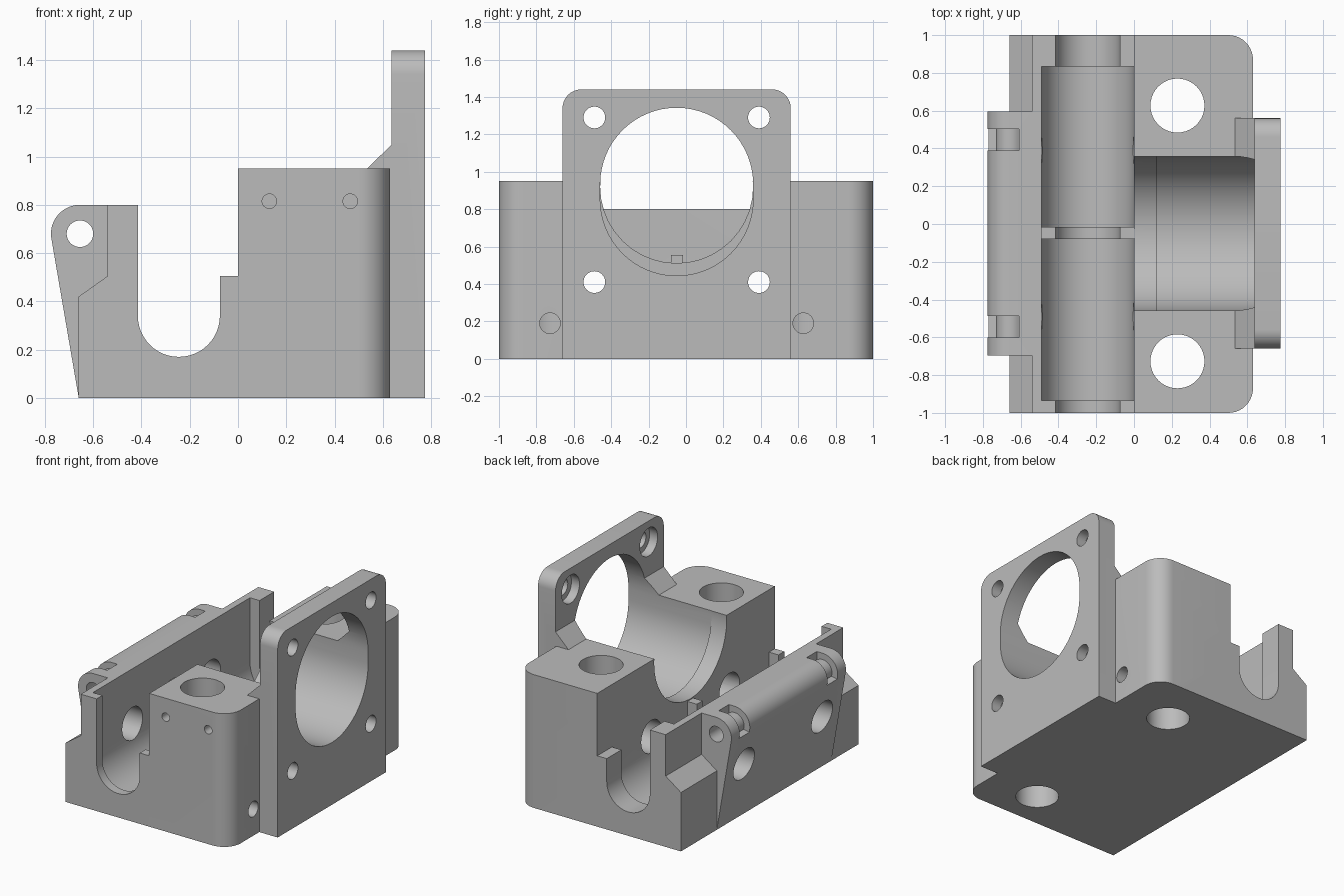
import bpy, bmesh
from math import cos, sin, radians

if "Cube" in bpy.data.objects:
    bpy.data.objects.remove(bpy.data.objects["Cube"])

grey = bpy.data.materials.new("plain_grey")
grey.use_nodes = True
grey.diffuse_color = (0.5, 0.5, 0.5, 1)
grey.node_tree.nodes["Principled BSDF"].inputs["Base Color"].default_value = (0.5, 0.5, 0.5, 1)


def arc(cx, cy, r, start, end, steps=24):
    """Points along an arc, angles in degrees."""
    angles = [radians(start + (end - start) * i / steps) for i in range(steps + 1)]
    return [(cx + r * cos(a), cy + r * sin(a)) for a in angles]


def prism(name, points, axis, lo, hi):
    """Extrude a 2D outline along an axis."""
    place = {"X": lambda u, v, t: (t, u, v),
             "Y": lambda u, v, t: (u, t, v),
             "Z": lambda u, v, t: (u, v, t)}[axis]
    bm = bmesh.new()
    ends = [[bm.verts.new(place(u, v, t)) for u, v in points] for t in (lo, hi)]
    bm.faces.new(ends[0])
    bm.faces.new(ends[1])
    n = len(points)
    for i in range(n):
        j = (i + 1) % n
        bm.faces.new((ends[0][i], ends[0][j], ends[1][j], ends[1][i]))
    bmesh.ops.recalc_face_normals(bm, faces=bm.faces)
    mesh = bpy.data.meshes.new(name)
    bm.to_mesh(mesh)
    bm.free()
    mesh.materials.append(grey)
    obj = bpy.data.objects.new(name, mesh)
    bpy.context.collection.objects.link(obj)
    return obj


def rect(u0, v0, u1, v1):
    return [(u0, v0), (u1, v0), (u1, v1), (u0, v1)]


def rod(name, u, v, r, axis, lo, hi):
    return prism(name, arc(u, v, r, 0, 360, 40)[:-1], axis, lo, hi)


def combine(target, tool, operation):
    """Apply a boolean and discard the tool."""
    mod = target.modifiers.new("boolean", "BOOLEAN")
    mod.operation, mod.solver, mod.object = operation, "EXACT", tool
    bpy.context.view_layer.objects.active = target
    bpy.ops.object.modifier_apply(modifier=mod.name)
    bpy.data.objects.remove(tool)


MID = -0.05            # y of the motor axis
ROD_X, ROD_Z = -0.245, 0.34
HINGE_X, HINGE_Z = -0.655, 0.68

# Main block with the rod channel in its profile
body = prism("carriage_body",
             [(-0.66, 0), (0.63, 0), (0.63, 0.95), (0, 0.95), (0, 0.505), (-0.075, 0.505)]
             + arc(ROD_X, ROD_Z, 0.17, 0, -180)
             + [(-0.415, 0.8), (-0.54, 0.8), (-0.54, 0.505), (-0.66, 0.42)],
             "Y", -1, 1)

# Rounded corners on the motor side
plan = ([(-0.9, -1), (0.5, -1)] + arc(0.5, -0.87, 0.13, -90, 0, 10)
        + arc(0.5, 0.87, 0.13, 0, 90, 10) + [(-0.9, 1)])
combine(body, prism("plan_outline", plan, "Z", -0.1, 1.2), "INTERSECT")

# Hinge barrel on the opposite side
hinge = ([(-0.51, 0), (-0.51, 0.8)] + arc(HINGE_X, HINGE_Z, 0.12, 90, 187, 16)
         + [(-0.66, 0)])
combine(body, prism("hinge_barrel", hinge, "Y", -0.695, 0.595), "UNION")

# Motor plate with rounded top corners, and its sloped brace
plate = ([(-0.66, 0), (0.56, 0)] + arc(0.46, 1.34, 0.1, 0, 90, 10)
         + arc(-0.56, 1.34, 0.1, 90, 180, 10))
combine(body, prism("motor_plate", plate, "X", 0.637, 0.775), "UNION")
brace = [(0.535, 0), (0.7, 0), (0.7, 1.05), (0.637, 1.05), (0.535, 0.95)]
combine(body, prism("plate_brace", brace, "Y", -0.66, 0.56), "UNION")

# Bearing pockets
pocket = [(0, 1.1)] + arc(ROD_X, ROD_Z, 0.245, 0, -180) + [(-0.49, 1.1)]
cutters = [prism("bearing_pocket", pocket, "Y", lo, hi)
           for lo, hi in ((-0.935, -0.08), (-0.015, 0.835))]
cutters.append(prism("rib_trim", rect(-0.49, -0.08, -0.4, -0.015), "Z", 0.555, 1))

# Motor bore: a round mouth and a taller slot through the plate
cutters.append(rod("bore_mouth", MID, 0.92, 0.409, "X", -0.02, 0.2))
slot = arc(MID, 0.933, 0.409, 0, 180, 32) + arc(MID, 0.853, 0.409, 180, 360, 32)
cutters.append(prism("bore_slot", slot, "X", 0.12, 0.9))

# Mirrored holes
for side in (-1, 1):
    y = MID + 0.44 * side
    cutters.append(rod("tool_hole", y, 0.41, 0.115, "X", -0.9, 0.7))
    cutters.append(rod("screw_hole", y, 0.41, 0.058, "X", 0.6, 0.9))
    cutters.append(rod("upper_screw_hole", y, 1.29, 0.058, "X", 0.6, 0.9))
    cutters.append(rod("upper_recess", y, 1.29, 0.1, "X", 0.6, 0.7))
    cutters.append(rod("mount_hole", 0.23, MID + 0.677 * side, 0.143, "Z", -0.1, 1.1))
    cutters.append(rod("side_hole", MID + 0.677 * side, 0.19, 0.055, "X", 0.3, 0.8))
    # Curved tie slot around the hinge pin
    tie = arc(HINGE_X, HINGE_Z, 0.075, 53, 200, 16) + [(-0.9, 0.62), (-0.9, 0.9), (-0.61, 0.9)]
    y = MID + 0.495 * side
    cutters.append(prism("tie_slot", tie, "Y", y - 0.057, y + 0.057))

# Small holes in the front face
for x in (0.13, 0.465):
    cutters.append(rod("front_hole", x, 0.815, 0.03, "Y", -1.1, -0.87))

# Hinge pin hole
cutters.append(rod("pin_hole", HINGE_X, HINGE_Z, 0.055, "Y", -0.8, 0.8))

for cutter in cutters:
    combine(body, cutter, "DIFFERENCE")

bpy.ops.object.select_all(action="DESELECT")
body.select_set(True)
bpy.context.view_layer.objects.active = body
bpy.ops.object.shade_smooth_by_angle(angle=radians(30))
